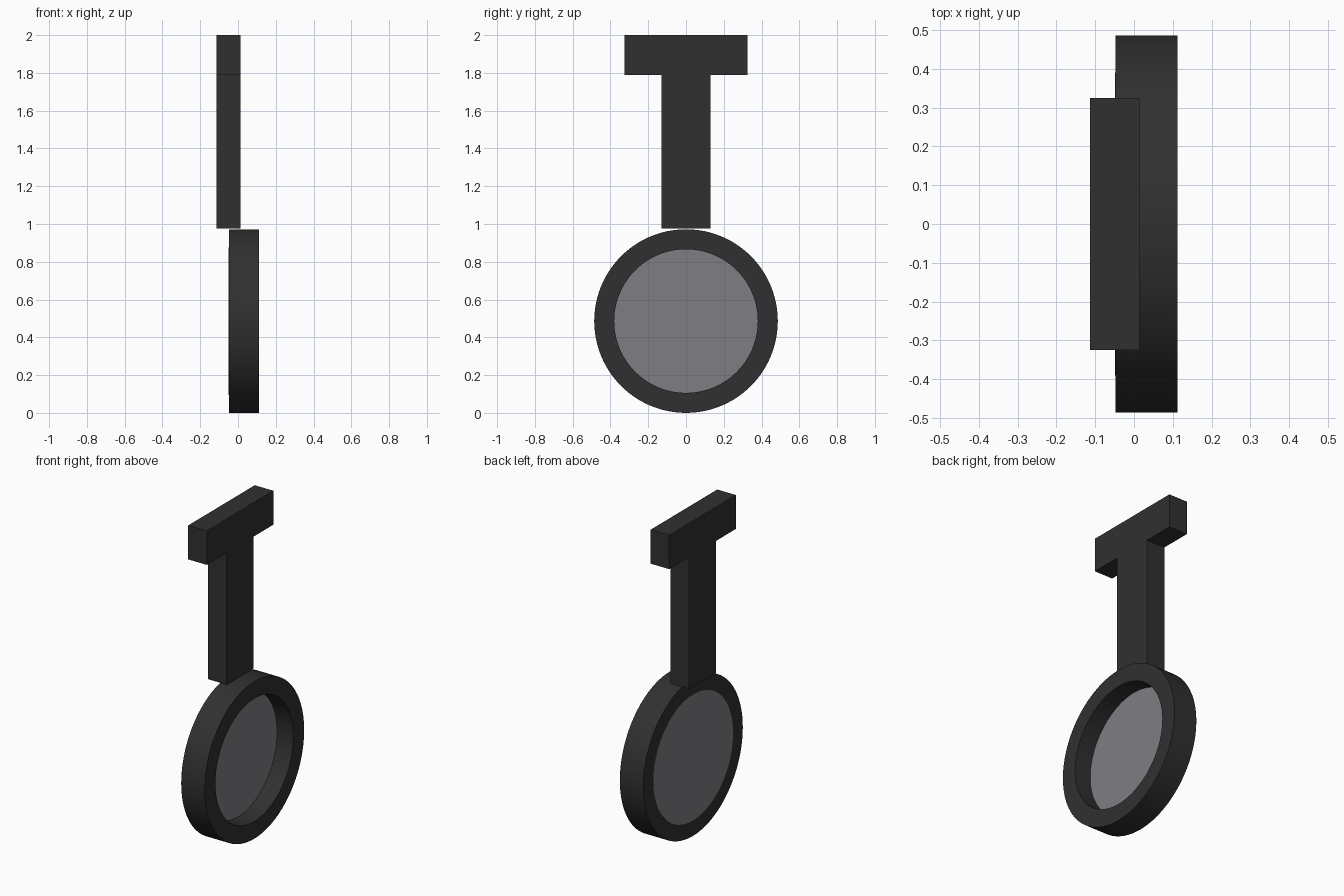
import bpy, bmesh, math
from mathutils import Matrix

if "Cube" in bpy.data.objects:
    bpy.data.objects.remove(bpy.data.objects["Cube"])

SEGMENTS = 96
RING_Z = 0.486


def material(name, color):
    mat = bpy.data.materials.new(name)
    mat.use_nodes = True
    mat.diffuse_color = color
    mat.node_tree.nodes["Principled BSDF"].inputs["Base Color"].default_value = color
    return mat


black = material("matte black", (0.03, 0.03, 0.03, 1))
grey = material("lens grey", (0.21, 0.205, 0.225, 1))


def finish(name, bm, mat):
    bmesh.ops.recalc_face_normals(bm, faces=bm.faces)
    mesh = bpy.data.meshes.new(name)
    bm.to_mesh(mesh)
    bm.free()
    mesh.materials.append(mat)
    obj = bpy.data.objects.new(name, mesh)
    bpy.context.collection.objects.link(obj)
    return obj


def smooth(obj):
    bpy.ops.object.select_all(action="DESELECT")
    obj.select_set(True)
    bpy.context.view_layer.objects.active = obj
    bpy.ops.object.shade_smooth_by_angle(angle=math.radians(30))


# Handle: one T-shaped outline extruded in thickness
half = [(0.13, 0.975), (0.13, 1.79), (0.325, 1.79), (0.325, 2.0)]
outline = half + [(-y, z) for y, z in reversed(half)]
bm = bmesh.new()
face = bm.faces.new([bm.verts.new((-0.113, y, z)) for y, z in outline])
extruded = bmesh.ops.extrude_face_region(bm, geom=[face])["geom"]
bmesh.ops.translate(bm, vec=(0.127, 0, 0),
                    verts=[v for v in extruded if isinstance(v, bmesh.types.BMVert)])
finish("t_handle", bm, black)

# Ring: rectangular section spun around the x axis
bm = bmesh.new()
section = [(-0.048, 0.38), (-0.048, 0.486), (0.112, 0.486), (0.112, 0.38)]
loop = [bm.verts.new((x, 0, r)) for x, r in section]
edges = [bm.edges.new((loop[i], loop[(i + 1) % 4])) for i in range(4)]
bmesh.ops.spin(bm, geom=loop + edges, axis=(1, 0, 0), cent=(0, 0, 0),
               angle=math.tau, steps=SEGMENTS, use_merge=True)
bmesh.ops.remove_doubles(bm, verts=bm.verts, dist=0.0001)
bmesh.ops.translate(bm, vec=(0, 0, RING_Z), verts=bm.verts)
smooth(finish("lens_ring", bm, black))

# Lens: thick disc flush with the back of the ring
bm = bmesh.new()
bmesh.ops.create_cone(bm, cap_ends=True, segments=SEGMENTS, radius1=0.39,
                      radius2=0.39, depth=0.05,
                      matrix=Matrix.Translation((-0.024, 0, RING_Z))
                      @ Matrix.Rotation(math.pi / 2, 4, "Y"))
smooth(finish("lens_disc", bm, grey))
